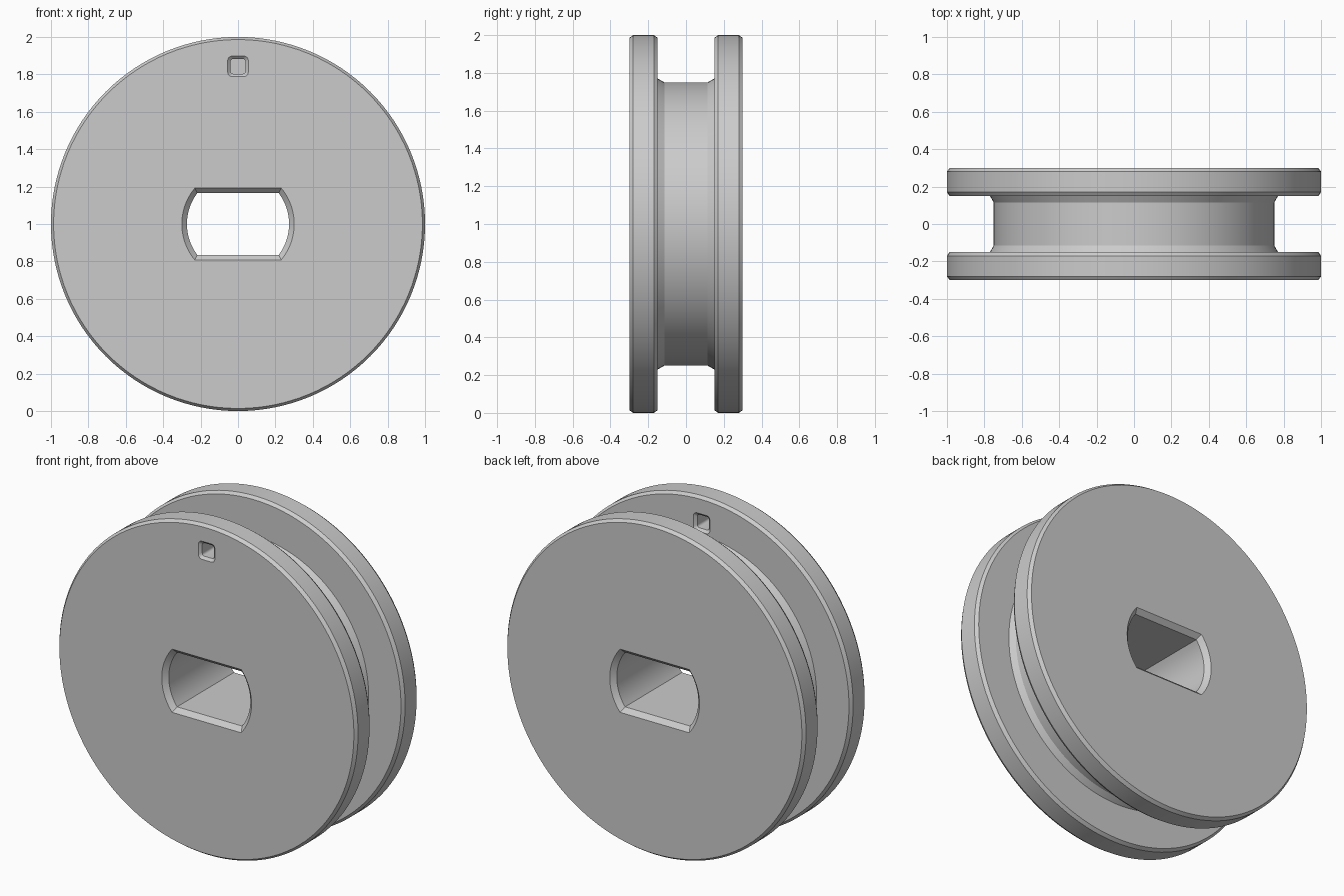
import bpy, bmesh, math

if "Cube" in bpy.data.objects:
    bpy.data.objects.remove(bpy.data.objects["Cube"])

SEG = 128   # segments round the wheel
CZ = 1.0    # axle height


def loft(name, sections):
    """Solid skinned between (y, [(x, z), ...]) outlines of equal point count."""
    bm = bmesh.new()
    rings = [[bm.verts.new((x, y, z)) for x, z in pts] for y, pts in sections]
    for a, b in zip(rings, rings[1:]):
        n = len(a)
        for i in range(n):
            j = (i + 1) % n
            bm.faces.new((a[i], a[j], b[j], b[i]))
    bm.faces.new(rings[0])
    bm.faces.new(rings[-1])
    bmesh.ops.recalc_face_normals(bm, faces=bm.faces)
    mesh = bpy.data.meshes.new(name)
    bm.to_mesh(mesh)
    bm.free()
    obj = bpy.data.objects.new(name, mesh)
    bpy.context.collection.objects.link(obj)
    return obj


def circle(r):
    return [(r * math.cos(2 * math.pi * i / SEG), CZ + r * math.sin(2 * math.pi * i / SEG))
            for i in range(SEG)]


def double_d(r, flat, n=20):
    """Circle of radius r with flats above and below."""
    a = math.asin(flat / r)
    half = [-a + 2 * a * i / n for i in range(n + 1)]
    return [(r * math.cos(t + s), CZ + r * math.sin(t + s)) for s in (0, math.pi) for t in half]


def rounded_square(h, rad, cz, n=4):
    pts = []
    for q, (sx, sz) in enumerate(((1, 1), (-1, 1), (-1, -1), (1, -1))):
        for i in range(n + 1):
            t = math.pi / 2 * (q + i / n)
            pts.append((sx * (h - rad) + rad * math.cos(t), cz + sz * (h - rad) + rad * math.sin(t)))
    return pts


# wheel body: two chamfered flanges and a hub, as half profile (y, r) mirrored
half = [(-0.30, 0.986), (-0.28, 1.0), (-0.17, 1.0), (-0.15, 0.986), (-0.15, 0.77), (-0.115, 0.75)]
profile = half + [(-y, r) for y, r in reversed(half)]
wheel = loft("grooved_wheel", [(y, circle(r)) for y, r in profile])

# double-D axle bore, chamfered at both ends
wide, mid = double_d(0.325, 0.215), double_d(0.273, 0.165)
bore = loft("axle_bore_cutter", [(-0.325, wide), (-0.272, mid), (0.272, mid), (0.325, wide)])

# cord hole through the front flange only, chamfered at both ends
big, small = rounded_square(0.072, 0.032, 1.843), rounded_square(0.04, 0.015, 1.843)
hole = loft("cord_hole_cutter", [(-0.317, big), (-0.285, small), (-0.165, small), (-0.133, big)])

bpy.context.view_layer.objects.active = wheel
wheel.select_set(True)
for cutter in (bore, hole):
    mod = wheel.modifiers.new(cutter.name, 'BOOLEAN')
    mod.operation, mod.solver, mod.object = 'DIFFERENCE', 'EXACT', cutter
    bpy.ops.object.modifier_apply(modifier=mod.name)
    bpy.data.objects.remove(cutter)

bpy.ops.object.shade_smooth_by_angle(angle=math.radians(25))
